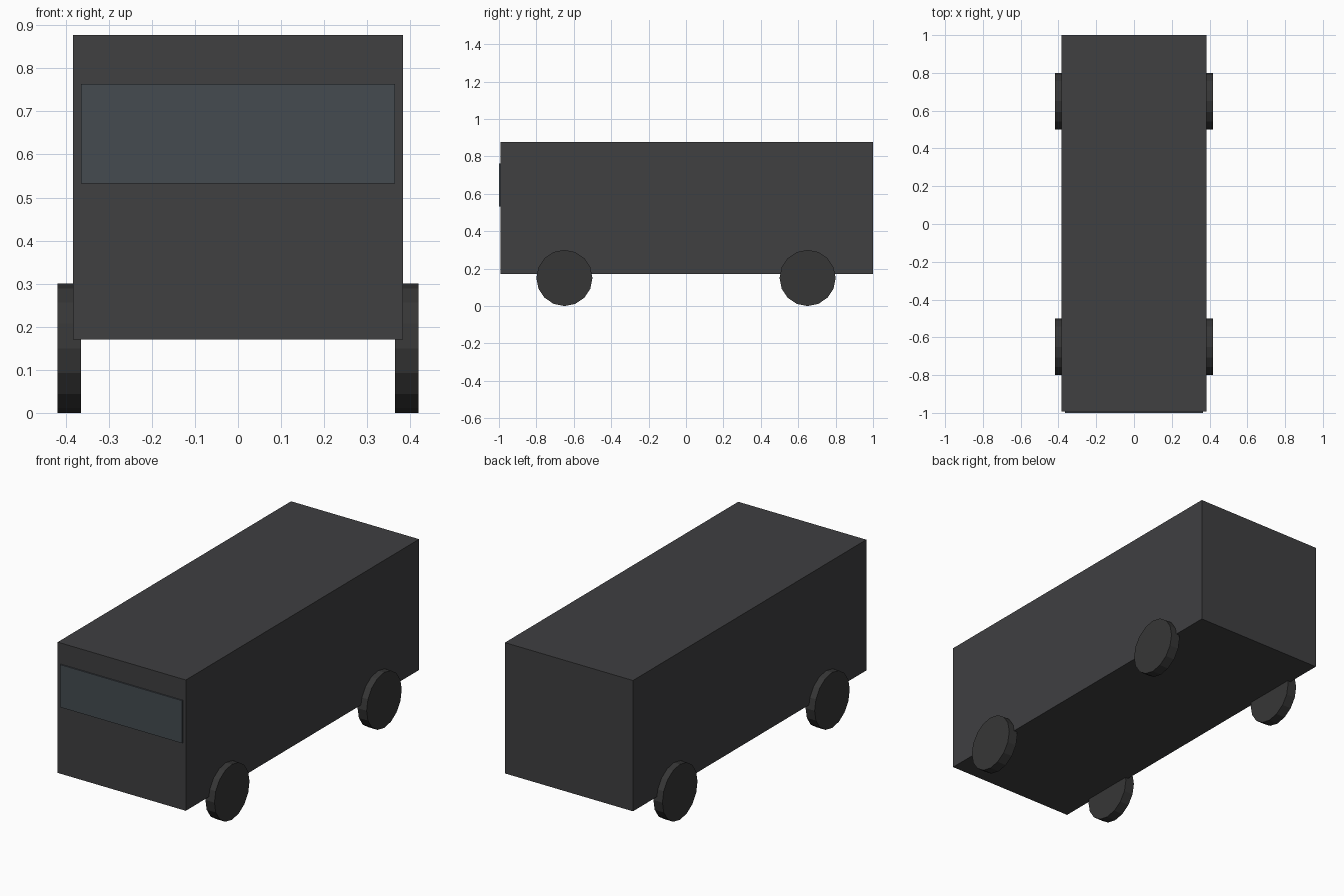
import bpy
import math

if "Cube" in bpy.data.objects:
    bpy.data.objects.remove(bpy.data.objects["Cube"])


def material(name, color):
    mat = bpy.data.materials.new(name)
    mat.diffuse_color = (*color, 1)
    mat.use_nodes = True
    mat.node_tree.nodes["Principled BSDF"].inputs["Base Color"].default_value = mat.diffuse_color
    return mat


def box(name, lo, hi, mat):
    center = [(a + b) / 2 for a, b in zip(lo, hi)]
    bpy.ops.mesh.primitive_cube_add(size=1, location=center)
    obj = bpy.context.object
    obj.name = name
    obj.scale = [b - a for a, b in zip(lo, hi)]
    bpy.ops.object.transform_apply(location=False, rotation=False, scale=True)
    obj.data.materials.append(mat)


paint = material("body_paint", (0.05, 0.05, 0.053))
glass = material("glass", (0.058, 0.07, 0.08))
rubber = material("rubber", (0.037, 0.037, 0.037))

# Box body and the thin windscreen panel on its front
box("body", (-0.383, -0.993, 0.17), (0.383, 1.0, 0.877), paint)
box("windscreen", (-0.365, -1.0, 0.533), (0.365, -0.985, 0.763), glass)

# Four low-poly wheels, partly sunk into the body sides
for side, sx in (("left", 1), ("right", -1)):
    for end, y in (("front", -0.65), ("rear", 0.65)):
        bpy.ops.mesh.primitive_cylinder_add(
            vertices=16, radius=0.15, depth=0.054,
            location=(sx * 0.392, y, 0.15), rotation=(0, math.pi / 2, 0))
        wheel = bpy.context.object
        wheel.name = f"{end}_{side}_wheel"
        wheel.data.materials.append(rubber)
